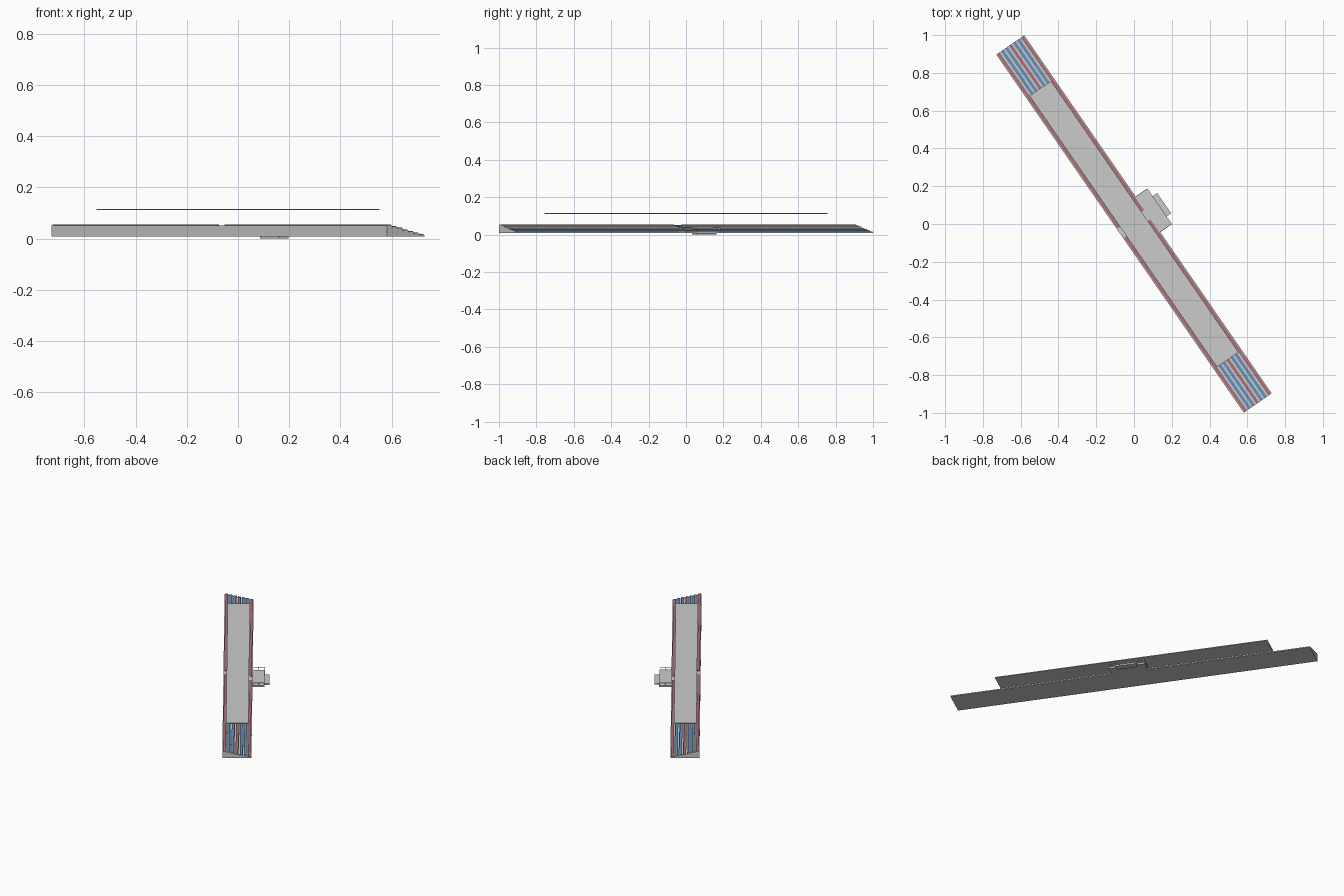
import bpy, bmesh, math
from mathutils import Matrix

if "Cube" in bpy.data.objects:
    bpy.data.objects.remove(bpy.data.objects["Cube"])

# Local frame: u runs along the stand, v across it (low front row at +v)
ANGLE = math.atan2(-0.8226, 0.5686)
TURN = Matrix.Rotation(ANGLE, 4, 'Z')
HALF_L, HALF_W = 1.152, 0.09
ROWS = 7
PITCH = 2 * HALF_W / ROWS
Z0, FIRST, RISE = 0.008, 0.0135, 0.0063
AISLE = 0.03


def material(name, rgb):
    m = bpy.data.materials.new(name)
    m.diffuse_color = (*rgb, 1)
    m.use_nodes = True
    m.node_tree.nodes["Principled BSDF"].inputs["Base Color"].default_value = m.diffuse_color
    return m


RED = material("seat_red", (0.42, 0.16, 0.18))
BLUE = material("seat_blue", (0.13, 0.29, 0.52))


def finish(name, bm, mat=None):
    bmesh.ops.recalc_face_normals(bm, faces=bm.faces)
    bm.transform(TURN)
    me = bpy.data.meshes.new(name)
    bm.to_mesh(me)
    bm.free()
    ob = bpy.data.objects.new(name, me)
    bpy.context.collection.objects.link(ob)
    if mat:
        me.materials.append(mat)
    return ob


def add_box(bm, u0, u1, v0, v1, z0, z1):
    # local v points to the +x +y side of the rotated frame
    m = Matrix.Translation(((u0 + u1) / 2, (v0 + v1) / 2, (z0 + z1) / 2)) \
        @ Matrix.Diagonal((u1 - u0, v1 - v0, z1 - z0, 1))
    bmesh.ops.create_cube(bm, size=1, matrix=m)


def boxes(name, items, mat=None):
    bm = bmesh.new()
    for b in items:
        add_box(bm, *b)
    return finish(name, bm, mat)


# Stepped terrace, extruded from its staircase profile
profile = [(HALF_W, Z0)]
for i in range(ROWS):
    z = FIRST + i * RISE
    profile += [(HALF_W - i * PITCH, z), (HALF_W - (i + 1) * PITCH, z)]
profile.append((-HALF_W, Z0))
bm = bmesh.new()
face = bm.faces.new([bm.verts.new((-HALF_L, v, z)) for v, z in profile])
ext = bmesh.ops.extrude_face_region(bm, geom=[face], use_keep_orig=True)
bmesh.ops.translate(bm, vec=(2 * HALF_L, 0, 0),
                    verts=[g for g in ext['geom'] if isinstance(g, bmesh.types.BMVert)])
finish("terrace", bm)

# Bench rows, each split by the central aisle
for i in range(ROWS):
    v = HALF_W - (i + 0.5) * PITCH
    z = FIRST + i * RISE
    halves = [(-HALF_L, -AISLE, v - 0.008, v + 0.008, z, z + 0.004),
              (AISLE, HALF_L, v - 0.008, v + 0.008, z, z + 0.004)]
    boxes(f"bench_row_{i + 1}", halves, RED if i % 3 == 0 else BLUE)

# Half-height steps in the aisle
boxes("aisle_steps", [(-AISLE, AISLE, HALF_W - (i + 1) * PITCH, HALF_W - (i + 0.5) * PITCH,
                       FIRST + i * RISE, FIRST + (i + 0.5) * RISE) for i in range(ROWS - 1)])

# Flat roof plate floating over the middle
boxes("roof", [(-0.873, 0.873, -0.069, 0.069, 0.111, 0.116)])

# Entrance deck and lower landing in front of the stand
boxes("entrance_deck", [(-0.115, 0.115, HALF_W, 0.165, Z0, 0.019)])
boxes("landing", [(-0.065, 0.065, 0.15, 0.194, 0.0, Z0 + 0.002)])

# Thin railings at both ends of the deck
rails = []
for s in (-1, 1):
    u = s * 0.113
    rails.append((u - 0.001, u + 0.001, HALF_W, 0.165, 0.036, 0.038))
    rails += [(u - 0.001, u + 0.001, v - 0.001, v + 0.001, 0.019, 0.037)
              for v in (0.092, 0.128, 0.164)]
    a, b = sorted((s * 0.065, s * 0.114))
    rails.append((a, b, 0.163, 0.165, 0.036, 0.038))
    rails.append((s * 0.065 - 0.001, s * 0.065 + 0.001, 0.163, 0.165, 0.019, 0.037))
boxes("deck_railings", rails)
